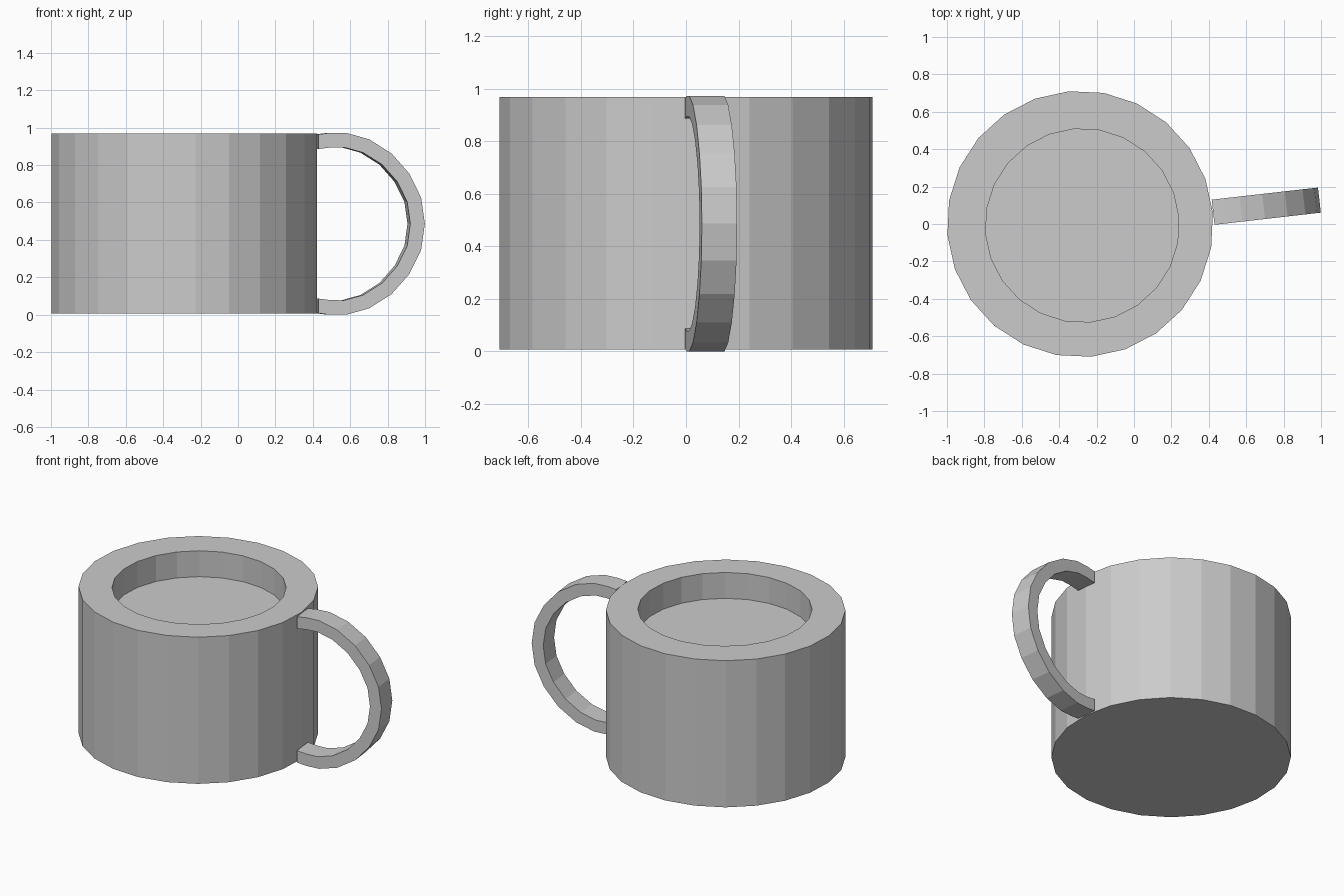
import bpy, bmesh
from math import radians
from mathutils import Matrix, Vector

cube = bpy.data.objects.get("Cube")
if cube:
    bpy.data.objects.remove(cube, do_unlink=True)

# single flat grey
grey = bpy.data.materials.new("plain grey")
grey.use_nodes = True
colour = (0.6, 0.6, 0.6, 1.0)
grey.diffuse_color = colour
for node in grey.node_tree.nodes:
    if node.type == 'BSDF_PRINCIPLED':
        node.inputs["Base Color"].default_value = colour


def finish(bm, name):
    bmesh.ops.recalc_face_normals(bm, faces=bm.faces)
    mesh = bpy.data.meshes.new(name)
    bm.to_mesh(mesh)
    bm.free()
    mesh.materials.append(grey)
    obj = bpy.data.objects.new(name, mesh)
    bpy.context.collection.objects.link(obj)
    return obj


def extrude(bm, face):
    return bmesh.ops.extrude_discrete_faces(bm, faces=[face])["faces"][0]


# cup: thick-walled cylinder with a shallow well
outer, well, bottom, top, depth = 0.712, 0.518, 0.006, 0.968, 0.17
bm = bmesh.new()
bmesh.ops.create_cone(bm, cap_ends=True, segments=24, radius1=outer, radius2=outer,
                      depth=top - bottom)
bmesh.ops.rotate(bm, verts=bm.verts, matrix=Matrix.Rotation(radians(4.8), 3, 'Z'))
lid = max(bm.faces, key=lambda f: f.calc_center_median().z)
rim = extrude(bm, lid)
s = well / outer
bmesh.ops.scale(bm, vec=(s, s, 1), verts=rim.verts)
bmesh.ops.translate(bm, vec=(0.011, -0.008, 0), verts=rim.verts)
floor = extrude(bm, rim)
bmesh.ops.translate(bm, vec=(0, 0, -depth), verts=floor.verts)
cup = finish(bm, "cup")
cup.location = (-0.288, 0, (top + bottom) / 2)

# handle: faceted arch, upper half mirrored to the lower half
half = [(0, 0.478), (0.06, 0.486), (0.15, 0.486), (0.272, 0.452), (0.393, 0.376),
        (0.489, 0.268), (0.552, 0.14)]
arch = [Vector(p) for p in half] + [Vector((0.572, 0))]
arch += [Vector((x, -z)) for x, z in reversed(half)]
thickness, width = 0.078, 0.135

bm = bmesh.new()
rings = []
for i, p in enumerate(arch):
    along = arch[min(i + 1, len(arch) - 1)] - arch[max(i - 1, 0)]
    inward = Vector((along.y, -along.x)).normalized()
    if i in (0, len(arch) - 1):
        inward = Vector((0, -1 if i == 0 else 1))   # square ends
    q = p + inward * thickness
    rings.append([bm.verts.new((v.x, side * width / 2, v.y))
                  for v, side in ((p, -1), (p, 1), (q, 1), (q, -1))])
for a, b in zip(rings, rings[1:]):
    for k in range(4):
        n = (k + 1) % 4
        bm.faces.new((a[k], a[n], b[n], b[k]))
bm.faces.new(rings[0])
bm.faces.new(rings[-1])
handle = finish(bm, "handle")
handle.location = (0.423, 0.063, 0.486)
handle.rotation_euler.z = radians(6.5)
